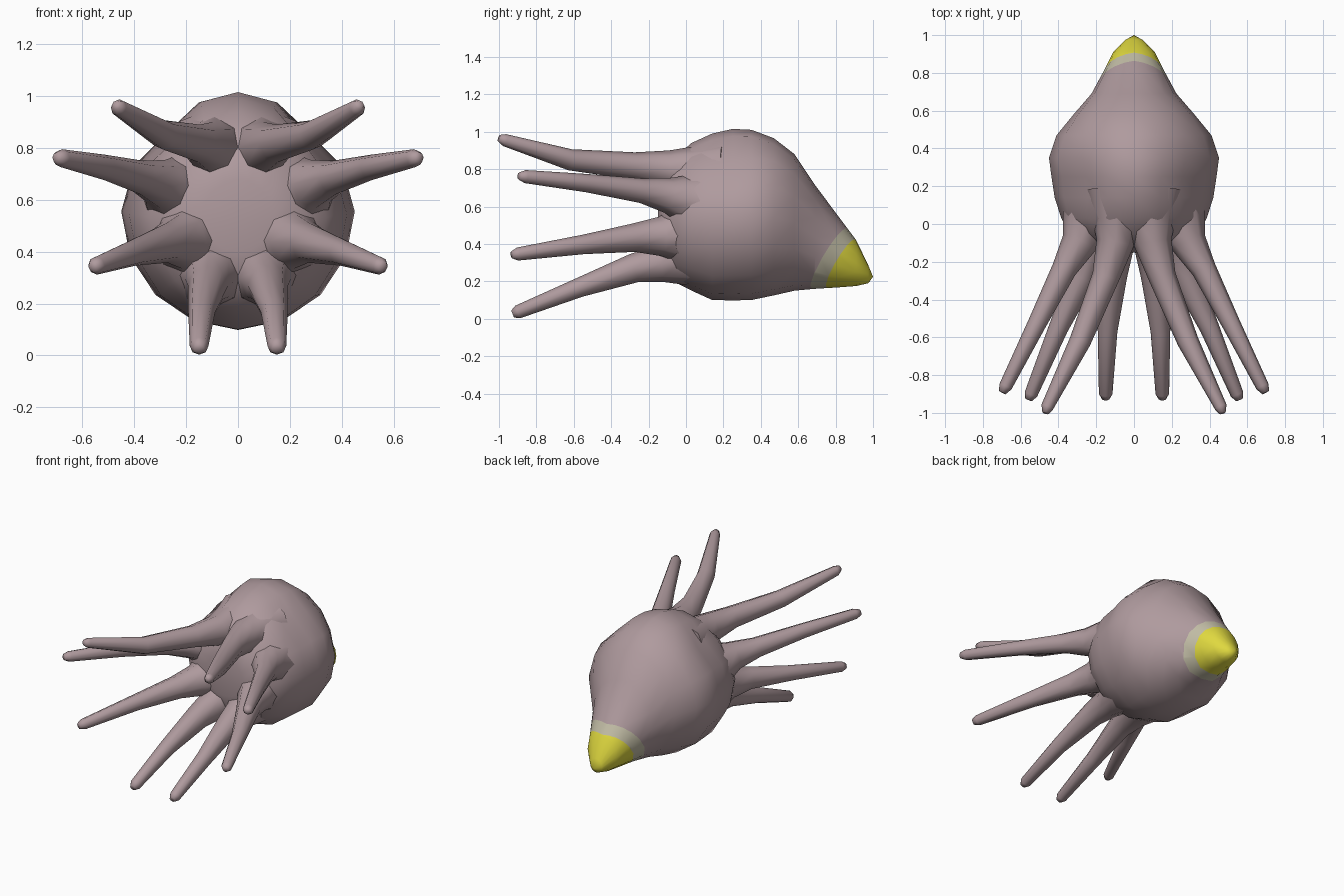
import bpy, bmesh, math
from mathutils import Vector

if "Cube" in bpy.data.objects:
    bpy.data.objects.remove(bpy.data.objects["Cube"])


def material(name, rgb):
    m = bpy.data.materials.new(name)
    m.diffuse_color = (*rgb, 1)
    m.use_nodes = True
    m.node_tree.nodes["Principled BSDF"].inputs["Base Color"].default_value = m.diffuse_color
    return m


skin = material("mauve skin", (0.43, 0.325, 0.342))
pale = material("pale band", (0.54, 0.51, 0.38))
yellow = material("yellow tip", (0.74, 0.69, 0.05))


def loft(bm, rings):
    """Skin a list of vertex rings and close both ends; returns the last apex."""
    n = len(rings[0])
    for a, b in zip(rings, rings[1:]):
        for i in range(n):
            j = (i + 1) % n
            bm.faces.new((a[i], a[j], b[j], b[i]))
    for ring in (rings[0], rings[-1]):
        apex = bm.verts.new(sum((v.co for v in ring), Vector()) / n)
        for i in range(n):
            bm.faces.new((ring[i], ring[(i + 1) % n], apex))
    return apex


def finish(bm, name, mats):
    bmesh.ops.recalc_face_normals(bm, faces=bm.faces[:])
    me = bpy.data.meshes.new(name)
    bm.to_mesh(me)
    bm.free()
    for m in mats:
        me.materials.append(m)
    ob = bpy.data.objects.new(name, me)
    bpy.context.collection.objects.link(ob)
    bpy.ops.object.select_all(action='DESELECT')
    ob.select_set(True)
    bpy.context.view_layer.objects.active = ob
    bpy.ops.object.shade_smooth_by_angle(angle=math.radians(75))


# Body: oval sections along y as (y, bottom, top, half width)
sections = [(-.15, .40, .68, .14), (-.125, .29, .79, .235), (-.05, .19, .87, .34),
            (.03, .15, .94, .385), (.14, .10, .99, .42), (.25, .098, 1.015, .437),
            (.35, .10, 1.01, .45), (.47, .125, .965, .41), (.58, .15, .88, .32),
            (.69, .160, .715, .225), (.82, .168, .54, .155),
            (.91, .175, .42, .11), (.975, .19, .285, .045)]
SIDES = 16
bm = bmesh.new()
rings = []
for y, lo, hi, w in sections:
    ring = []
    for i in range(SIDES):
        a = 2 * math.pi * i / SIDES
        s = math.sin(a)
        narrow = 1 - .14 * max(0, s) ** 1.5 * (y < .5)   # slimmer crown
        ring.append(bm.verts.new((w * narrow * math.cos(a), y,
                                  (lo + hi) / 2 + (hi - lo) / 2 * s)))
    rings.append(ring)
loft(bm, rings).co = (0, 1.0, .225)

# Shallow eye hollows on the upper sides
for v in bm.verts:
    side = math.copysign(1, v.co.x)
    d = (v.co - Vector((.29 * side, .22, .86))).length / .2
    if d < 1:
        v.co -= Vector((.7 * side, 0, .7)) * .045 * (1 - d * d)

# Slanted cuts for the coloured tail tip, mirrored on each half
cuts = (.498, .565)
for side in (1, -1):
    slant = Vector((.2 * side, .86, -.51))
    for c in cuts:
        faces = [f for f in bm.faces if f.calc_center_median().x * side > 1e-4
                 and f.calc_center_median().y > .5]
        geom = set(faces)
        for f in faces:
            geom.update(f.verts)
            geom.update(f.edges)
        bmesh.ops.bisect_plane(bm, geom=list(geom),
                               plane_co=slant * c / slant.length_squared, plane_no=slant)
for f in bm.faces:
    p = f.calc_center_median()
    d = .2 * abs(p.x) + .86 * p.y - .51 * p.z
    f.material_index = sum(d > c for c in cuts) if p.y > .5 else 0
finish(bm, "body", (skin, pale, yellow))

# Arms: paths of (x, y, z, radius), flaring at the root inside the body
arms = {
    "top_arm": [(.11, .20, .79, .16), (.09, .03, .79, .13), (.10, -.10, .80, .10),
                (.15, -.28, .817, .073), (.285, -.62, .85, .057),
                (.46, -.97, .955, .033), (.468, -1.0, .966, .018)],
    "upper_side_arm": [(.19, .16, .60, .20), (.24, .02, .63, .145), (.29, -.10, .66, .095),
                       (.37, -.24, .685, .066), (.515, -.53, .725, .049),
                       (.68, -.86, .76, .035), (.698, -.892, .763, .02)],
    "lower_side_arm": [(.15, .14, .46, .22), (.18, -.02, .45, .16), (.22, -.14, .44, .105),
                       (.275, -.28, .433, .076), (.40, -.55, .397, .052),
                       (.545, -.90, .346, .035), (.558, -.93, .342, .02)],
    "bottom_arm": [(.09, .14, .36, .20), (.095, -.02, .32, .145), (.105, -.14, .295, .10),
                   (.115, -.28, .27, .078), (.14, -.57, .167, .052),
                   (.15, -.90, .036, .036), (.15, -.927, .025, .02)],
}


def make_arm(name, path, side):
    bm = bmesh.new()
    pts = [Vector((side * x, y, z)) for x, y, z, _ in path]
    rings = []
    for i, p in enumerate(pts):
        t = pts[min(i + 1, len(pts) - 1)] - pts[max(i - 1, 0)]
        u = t.cross(Vector((0, 0, 1))).normalized()
        w = u.cross(t).normalized()
        rings.append([bm.verts.new(p + path[i][3] * (math.cos(k * math.pi / 4) * u +
                                                     math.sin(k * math.pi / 4) * w))
                      for k in range(8)])
    loft(bm, rings)
    finish(bm, name, (skin,))


for name, path in arms.items():
    for side, label in ((1, "right"), (-1, "left")):
        make_arm(f"{name}_{label}", path, side)
